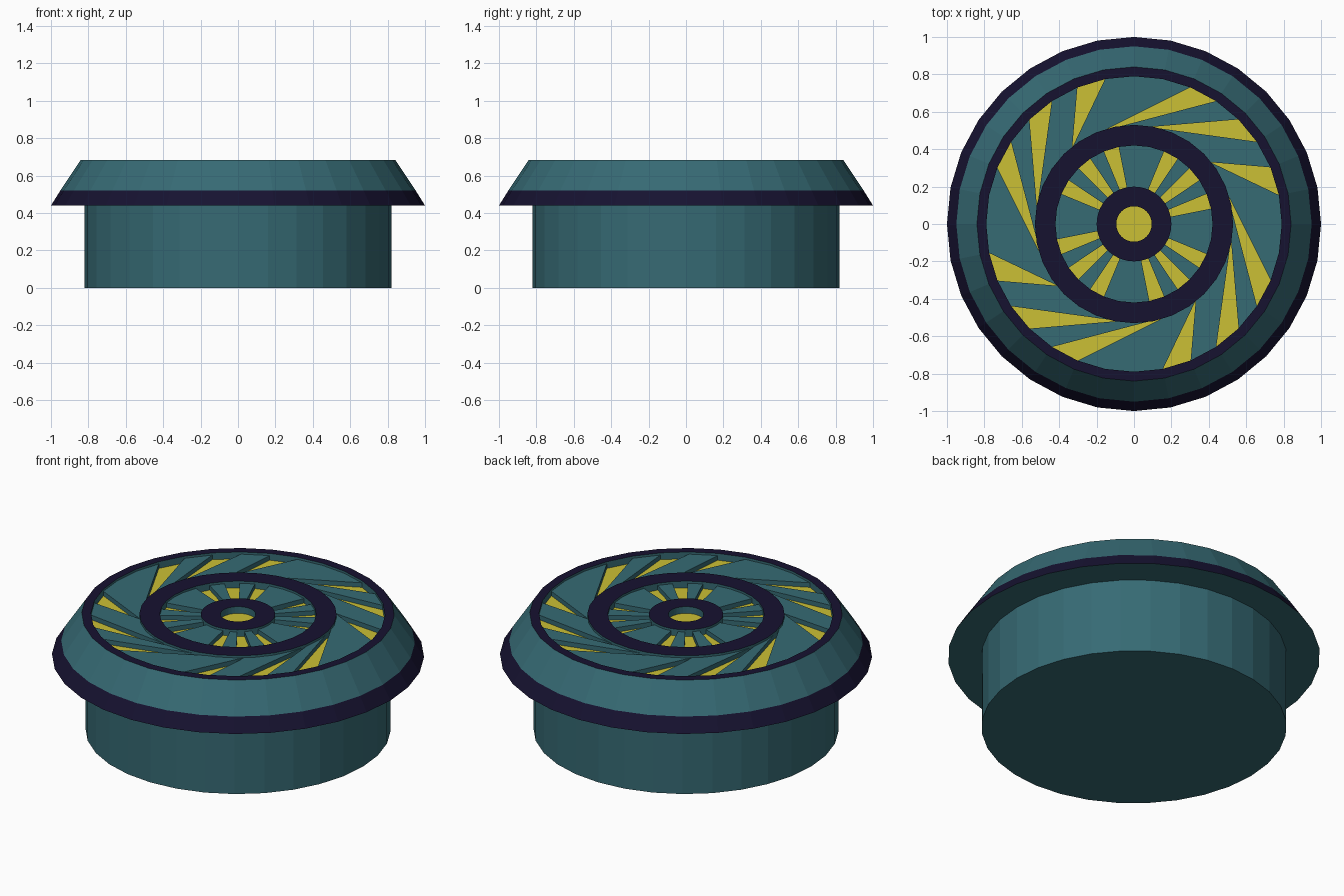
import bpy, bmesh, math

if "Cube" in bpy.data.objects:
    bpy.data.objects.remove(bpy.data.objects["Cube"])

N = 32
STEP = 360 / N
TOP, VANE, FLOOR = 0.685, 0.672, 0.645


def material(name, rgb):
    m = bpy.data.materials.new(name)
    m.diffuse_color = (*rgb, 1)
    m.use_nodes = True
    m.node_tree.nodes["Principled BSDF"].inputs["Base Color"].default_value = m.diffuse_color
    return m


TEAL = material("teal", (0.037, 0.145, 0.175))
DARK = material("dark_navy", (0.008, 0.006, 0.03))
GOLD = material("yellow", (0.60, 0.53, 0.035))
MATS = [TEAL, DARK, GOLD]


def polar(r, deg, z):
    a = math.radians(deg)
    return (r * math.cos(a), r * math.sin(a), z)


def finish(name, bm):
    bmesh.ops.recalc_face_normals(bm, faces=bm.faces)
    mesh = bpy.data.meshes.new(name)
    bm.to_mesh(mesh)
    bm.free()
    for m in MATS:
        mesh.materials.append(m)
    ob = bpy.data.objects.new(name, mesh)
    bpy.context.collection.objects.link(ob)
    return ob


def lathe(name, profile, mats, closed=False):
    """Revolve (r, z) points in N flat sides; one material index per segment."""
    bm = bmesh.new()
    rings = []
    for r, z in profile:
        if r == 0:
            rings.append([bm.verts.new((0, 0, z))] * N)
        else:
            rings.append([bm.verts.new(polar(r, i * STEP, z)) for i in range(N)])
    pairs = list(zip(rings, rings[1:]))
    if closed:
        pairs.append((rings[-1], rings[0]))
    for (a, b), mi in zip(pairs, mats):
        for i in range(N):
            j = (i + 1) % N
            corners = list(dict.fromkeys([a[i], a[j], b[j], b[i]]))
            bm.faces.new(corners).material_index = mi
    return finish(name, bm)


def prism(bm, corners):
    """Teal block standing on the recess floor; corners are (r, degrees)."""
    lo = [bm.verts.new(polar(r, d, FLOOR - 0.005)) for r, d in corners]
    hi = [bm.verts.new(polar(r, d, VANE)) for r, d in corners]
    bm.faces.new(hi)
    bm.faces.new(lo[::-1])
    for i in range(len(corners)):
        j = (i + 1) % len(corners)
        bm.faces.new((lo[i], lo[j], hi[j], hi[i]))


# Drum, flared cap with dark lip and rim, recessed yellow floor
lathe("body_and_cap",
      [(0, 0), (0.82, 0), (0.82, 0.44), (1, 0.44), (0.95, 0.52),
       (0.84, TOP), (0.79, TOP), (0.79, FLOOR), (0, FLOOR)],
      [0, 0, 0, 1, 0, 1, 0, 2])

# Raised dark-topped rings
for name, r0, r1 in (("middle_ring", 0.42, 0.53), ("hub_ring", 0.095, 0.20)):
    lathe(name, [(r1, FLOOR - 0.005), (r1, TOP), (r0, TOP), (r0, FLOOR - 0.005)],
          [0, 1, 0, 0], closed=True)

# Swirled outer vanes: yellow slots taper to a tip at the middle ring
# (first sector, last sector, tip angle at start, tip angle at end)
bm = bmesh.new()
for q in range(4):
    for s0, s1, t0, t1 in ((2, 3, 39, 81), (4, 5, 81, 108), (6, 9, 108, 129)):
        n = s1 - s0
        for i in range(n):
            u = t0 + (t1 - t0) * i / n + 90 * q
            v = t0 + (t1 - t0) * (i + 1) / n + 90 * q
            a = (s0 + i) * STEP + 90 * q
            prism(bm, [(0.791, a), (0.791, a + STEP), (0.525, v), (0.525, u)])
finish("outer_vanes", bm)

# Radial inner spokes, leaving three yellow slots per quarter
bm = bmesh.new()
for k in range(N):
    if k % 8 not in (1, 3, 5):
        a = k * STEP
        prism(bm, [(0.425, a), (0.425, a + STEP), (0.195, a + STEP), (0.195, a)])
finish("inner_spokes", bm)
